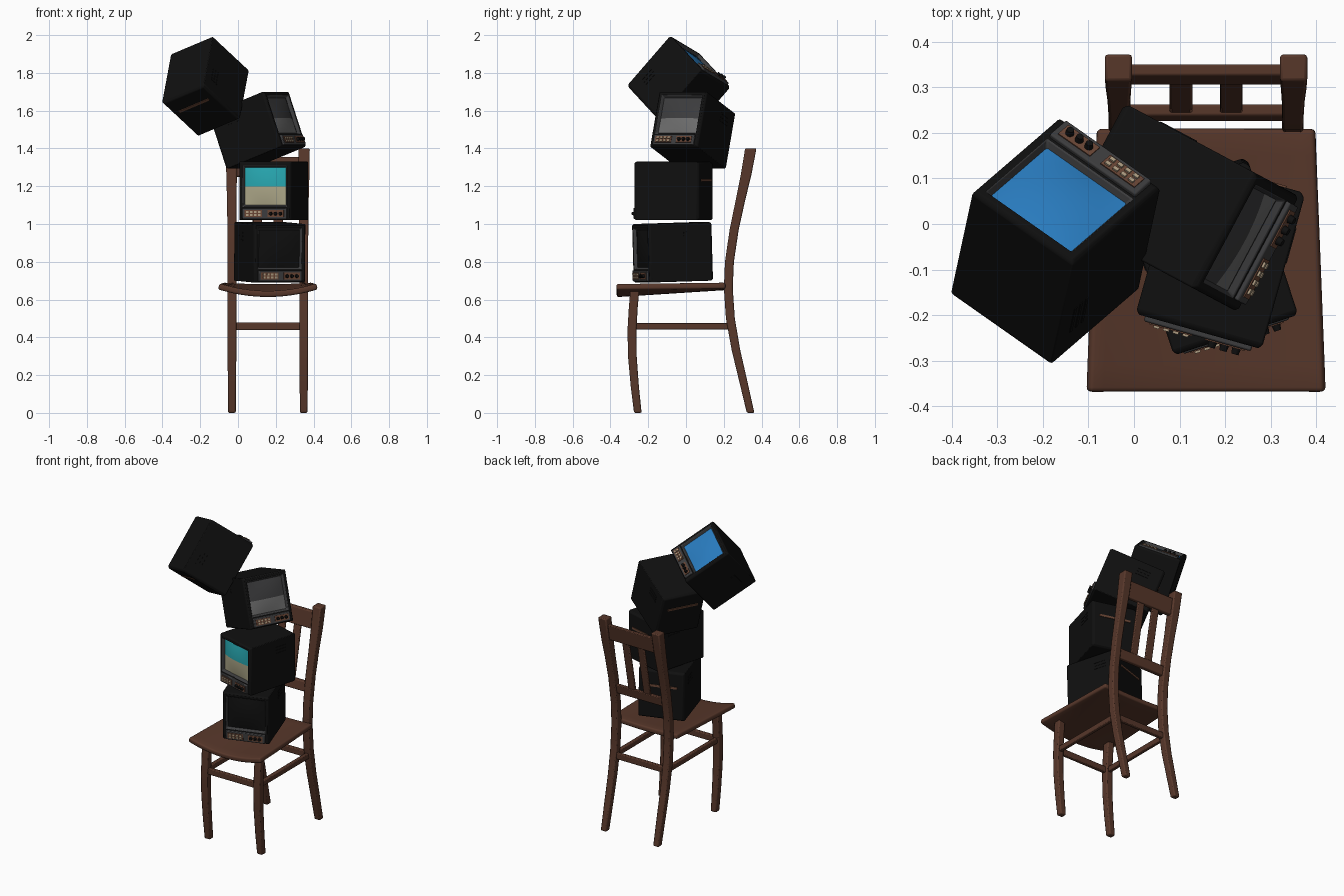
import bpy, bmesh, math
from mathutils import Vector, Matrix

if "Cube" in bpy.data.objects:
    bpy.data.objects.remove(bpy.data.objects["Cube"])


def material(name, rgb):
    m = bpy.data.materials.new(name)
    m.diffuse_color = (*rgb, 1)
    m.use_nodes = True
    m.node_tree.nodes["Principled BSDF"].inputs["Base Color"].default_value = m.diffuse_color
    return m


WOOD = material("chair wood", (0.095, 0.038, 0.023))
CASING = material("black casing", (0.005, 0.005, 0.005))
TRIM = material("dark grey trim", (0.045, 0.045, 0.047))
BRONZE = material("bronze plate", (0.14, 0.06, 0.035))
BUTTON = material("cream button", (0.42, 0.33, 0.22))
BLUE = material("blue picture", (0.022, 0.2, 0.52))
TEAL = material("teal picture", (0.02, 0.38, 0.43))
SAND = material("sand picture", (0.42, 0.39, 0.25))
GREY = material("grey picture", (0.15, 0.15, 0.15))


def finish(name, bm, mats, bevel=0.0, matrix=None):
    bmesh.ops.recalc_face_normals(bm, faces=bm.faces)
    me = bpy.data.meshes.new(name)
    bm.to_mesh(me)
    bm.free()
    for m in mats:
        me.materials.append(m)
    ob = bpy.data.objects.new(name, me)
    bpy.context.collection.objects.link(ob)
    if matrix is not None:
        ob.matrix_world = matrix
    if bevel:
        b = ob.modifiers.new("soft edges", 'BEVEL')
        b.width, b.segments, b.limit_method = bevel, 2, 'ANGLE'
    bpy.ops.object.select_all(action='DESELECT')
    ob.select_set(True)
    bpy.context.view_layer.objects.active = ob
    bpy.ops.object.shade_smooth_by_angle(angle=math.radians(35))
    return ob


def loft(bm, loops, cap_end=True):
    """Bridge four-point loops, returning the faces of each band."""
    rings = [[bm.verts.new(p) for p in lp] for lp in loops]
    bands = [[bm.faces.new((a[i], a[(i + 1) % 4], b[(i + 1) % 4], b[i])) for i in range(4)]
             for a, b in zip(rings, rings[1:])]
    bm.faces.new(rings[0])
    if cap_end:
        bm.faces.new(rings[-1])
    return bands


def box(name, lo, hi, mat, bevel=0.0, matrix=None):
    bm = bmesh.new()
    (x0, y0, z0), (x1, y1, z1) = lo, hi
    loft(bm, [[(x0, y0, z), (x1, y0, z), (x1, y1, z), (x0, y1, z)] for z in (z0, z1)])
    return finish(name, bm, [mat], bevel, matrix)


# ---------------------------------------------------------------- chair
CX = 0.158


def leg(name, side, path):
    # path points: y, z, width, distance from chair centre
    bm = bmesh.new()
    loops = []
    for y, z, w, dx in path:
        h, x = w / 2, CX + side * dx
        loops.append([(x - h, y - h, z), (x + h, y - h, z), (x + h, y + h, z), (x - h, y + h, z)])
    loft(bm, loops)
    finish(name, bm, [WOOD], 0.007)


BACK = [(0.342, 0, 0.04, 0.19), (0.305, 0.16, 0.043, 0.19), (0.265, 0.33, 0.045, 0.19),
        (0.235, 0.5, 0.047, 0.19), (0.224, 0.66, 0.047, 0.19), (0.23, 0.8, 0.047, 0.19),
        (0.255, 0.97, 0.048, 0.19), (0.287, 1.12, 0.05, 0.191), (0.318, 1.26, 0.056, 0.192),
        (0.343, 1.4, 0.06, 0.192)]
FRONT = [(-0.255, 0, 0.04, 0.19), (-0.271, 0.14, 0.043, 0.19), (-0.284, 0.3, 0.046, 0.19),
         (-0.286, 0.44, 0.047, 0.19), (-0.279, 0.56, 0.047, 0.19), (-0.27, 0.66, 0.047, 0.19)]
for s, label in ((-1, "left"), (1, "right")):
    leg("back_post_" + label, s, BACK)
    leg("front_leg_" + label, s, FRONT)
    x = CX + s * 0.19
    box("side_stretcher_" + label, (x - 0.012, -0.28, 0.442), (x + 0.012, 0.24, 0.477), WOOD, 0.005)
box("front_stretcher", (CX - 0.19, -0.297, 0.438), (CX + 0.19, -0.273, 0.478), WOOD, 0.005)
box("back_stretcher", (CX - 0.19, 0.232, 0.438), (CX + 0.19, 0.256, 0.478), WOOD, 0.005)

# leaning back rails and the two slats between them
def lean(name, x0, x1, y0, z0, y1, z1, t):
    bm = bmesh.new()
    loft(bm, [[(x0, y - t, z), (x1, y - t, z), (x1, y + t, z), (x0, y + t, z)]
              for y, z in ((y0, z0), (y1, z1))])
    finish(name, bm, [WOOD], 0.005)


lean("top_rail", CX - 0.18, CX + 0.18, 0.318, 1.25, 0.338, 1.355, 0.013)
lean("lower_rail", CX - 0.18, CX + 0.18, 0.238, 0.87, 0.25, 0.93, 0.013)
for s in (-1, 1):
    x = CX + s * 0.055
    lean("back_slat", x - 0.025, x + 0.025, 0.248, 0.91, 0.32, 1.27, 0.008)

# saddle shaped seat, dipping toward the front
bm = bmesh.new()
bmesh.ops.create_grid(bm, x_segments=16, y_segments=10, size=1)
for v in bm.verts:
    u, t = v.co.x, (1 - v.co.y) / 2
    half = 0.238 + 0.018 * t
    dip = (0.008 + 0.032 * t) * (1 - u * u)
    v.co = Vector((CX + u * half, 0.208 - 0.576 * t, 0.69 - dip - 0.005 * t))
seat = finish("seat", bm, [WOOD])
sol = seat.modifiers.new("thickness", 'SOLIDIFY')
sol.thickness, sol.offset = 0.032, -1
bev = seat.modifiers.new("soft edges", 'BEVEL')
bev.width, bev.segments, bev.limit_method = 0.01, 3, 'ANGLE'
bev.angle_limit = math.radians(50)


# ---------------------------------------------------------------- televisions
def rect(h, z0, z1, y):
    return [(-h, y, z0), (h, y, z0), (h, y, z1), (-h, y, z1)]


def television(label, centre, facing, up, lower, upper, split):
    # local frame: x to the viewer's right, -y toward the viewer, z up
    Y = -Vector(facing).normalized()
    X = Y.cross(Vector(up)).normalized()
    Z = X.cross(Y)
    M = Matrix.Translation(centre) @ Matrix((X, Y, Z)).transposed().to_4x4()

    # casing with recessed picture opening
    bm = bmesh.new()
    bands = loft(bm, [rect(0.134, -0.146, 0.146, 0.18), rect(0.1435, -0.155, 0.155, 0.168),
                      rect(0.1435, -0.155, 0.155, -0.166), rect(0.136, -0.148, 0.148, -0.175),
                      rect(0.122, -0.083, 0.134, -0.175), rect(0.113, -0.075, 0.124, -0.158)], False)
    for f in bands[-1]:
        f.material_index = 1
    finish(label + "_casing", bm, [CASING, TRIM], 0.004, M)

    # bulging picture tube, coloured by height
    bm = bmesh.new()
    bmesh.ops.create_grid(bm, x_segments=12, y_segments=12, size=1)
    for v in bm.verts:
        u, t = v.co.x, v.co.y
        v.co = Vector((u * 0.114, -0.157 - 0.012 * (1 - u * u) * (1 - t * t), 0.0245 + t * 0.1005))
    for f in bm.faces:
        f.material_index = int(f.calc_center_median().z > split)
    bmesh.ops.reverse_faces(bm, faces=bm.faces)
    finish(label + "_screen", bm, [lower, upper], 0, M)

    # control panel: button plate on the left, knob plate on the right
    box(label + "_panel", (-0.122, -0.186, -0.148), (0.122, -0.17, -0.09), TRIM, 0.004, M)
    box(label + "_button_plate", (-0.108, -0.189, -0.137), (-0.012, -0.184, -0.102), BRONZE, 0, M)
    box(label + "_knob_plate", (0.018, -0.189, -0.137), (0.108, -0.184, -0.102), BRONZE, 0, M)
    for i in range(4):
        x = -0.098 + i * 0.022
        for z in (-0.132, -0.116):
            box(label + "_button", (x, -0.194, z), (x + 0.013, -0.188, z + 0.009), BUTTON, 0, M)
    for i in range(3):
        bm = bmesh.new()
        bmesh.ops.create_cone(bm, cap_ends=True, segments=16, radius1=0.01, radius2=0.008, depth=0.014,
                              matrix=Matrix.Translation((0.036 + i * 0.027, -0.195, -0.12))
                              @ Matrix.Rotation(math.pi / 2, 4, 'X'))
        finish(label + "_knob", bm, [CASING], 0, M)

    # back strip and side vents
    box(label + "_back_strip", (-0.1, 0.178, 0.05), (0.1, 0.184, 0.064), BRONZE, 0, M)
    for s in (-1, 1):
        for i in range(3):
            x, z = s * 0.1435, 0.06 + i * 0.02
            box(label + "_vent", (x - 0.002, 0.02, z), (x + 0.002, 0.1, z + 0.008), CASING, 0, M)


television("bottom_tv", (0.168, -0.073, 0.85), (0.31, -0.95, -0.03), (0, 0, 1), CASING, CASING, 0)
television("second_tv", (0.189, -0.067, 1.175), (-0.27, -0.96, 0), (0, 0, 1), SAND, TEAL, 0.025)
television("third_tv", (0.105, 0.035, 1.497), (0.827, -0.442, 0.342), (-0.3, 0.16, 0.94), GREY, TRIM, 0.01)
television("top_tv", (-0.172, -0.037, 1.73), (0.14, 0.65, 0.75), (-0.61, -0.52, 0.58), BLUE, BLUE, 0)
